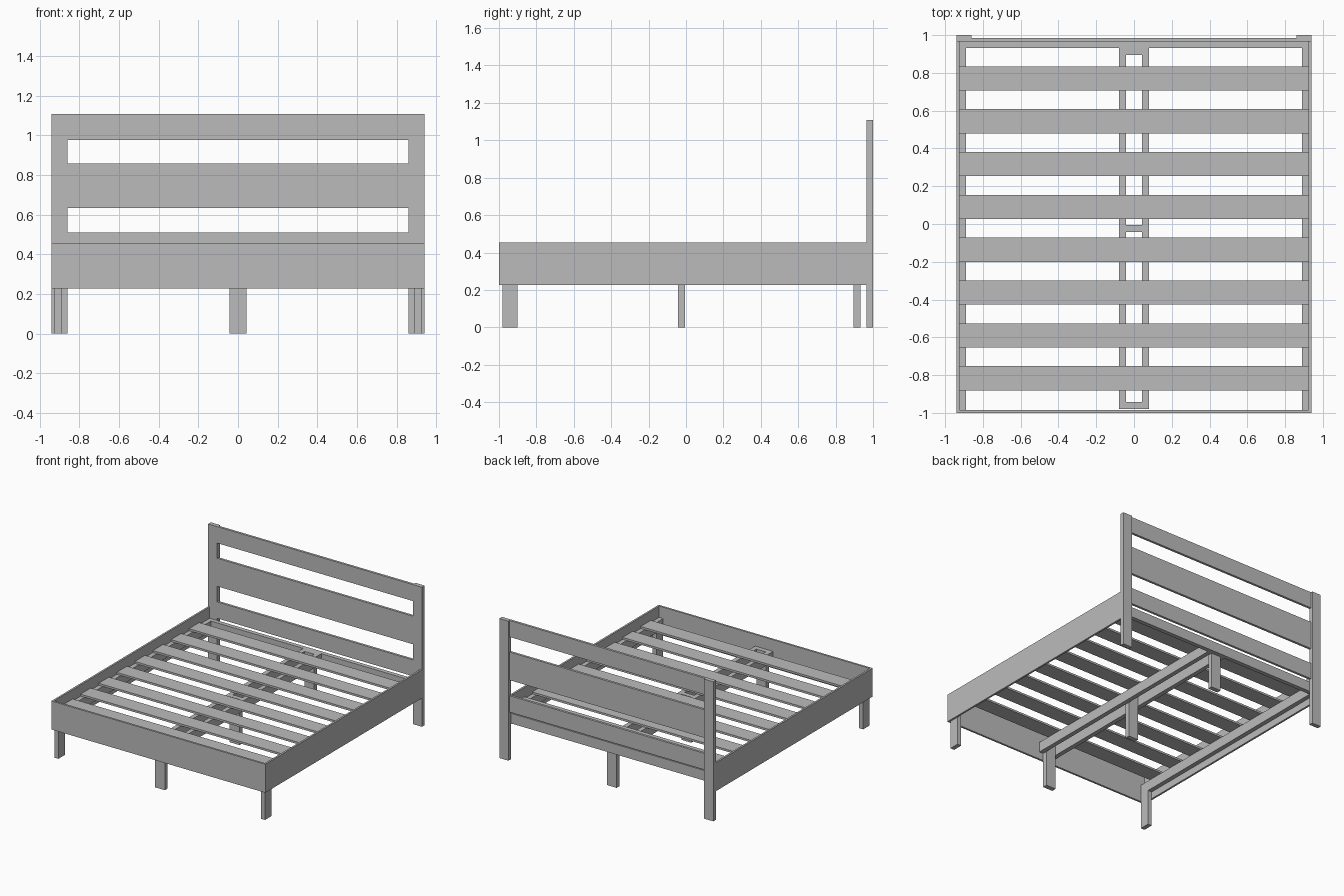
import bpy

cube = bpy.data.objects.get("Cube")
if cube:
    bpy.data.objects.remove(cube, do_unlink=True)

# One plain grey for the whole bed
grey = bpy.data.materials.new("plain grey")
grey.use_nodes = True
colour = (0.5, 0.5, 0.5, 1)
grey.diffuse_color = colour
grey.node_tree.nodes["Principled BSDF"].inputs["Base Color"].default_value = colour


def board(name, x, y, z):
    """Box-shaped board given by its (low, high) limits on each axis."""
    spans = (x, y, z)
    bpy.ops.mesh.primitive_cube_add(size=1, location=[sum(s) / 2 for s in spans])
    ob = bpy.context.object
    ob.name = name
    ob.scale = [s[1] - s[0] for s in spans]
    bpy.ops.object.transform_apply(location=False, rotation=False, scale=True)
    ob.data.materials.append(grey)
    return ob


def pair(name, x, y, z):
    """The same board on both sides of the bed."""
    board(name + "_left", x, y, z)
    board(name + "_right", (-x[1], -x[0]), y, z)


OUT, IN = 0.94, 0.925          # outer and inner faces of the side rails
HEAD = 0.966                   # front face of the headboard
RAIL = (0.227, 0.453)          # height of the outer rails
BEAM = (0.283, 0.363)          # height of the beams below the slats
SLAT_TOP = 0.379

# Outer rails: the left one covers the end of the foot rail
board("side_rail_left", (IN, OUT), (-1, HEAD), RAIL)
board("side_rail_right", (-OUT, -IN), (-0.984, HEAD), RAIL)
board("foot_rail", (-OUT, IN), (-1, -0.984), RAIL)

# Headboard posts and planks, flush at the front
pair("head_post", (0.86, OUT), (HEAD, 1), (0, 1.108))
for name, z in (("top", (0.977, 1.108)), ("middle", (0.634, 0.857)), ("bottom", (0.38, 0.51))):
    board("headboard_plank_" + name, (-0.86, 0.86), (HEAD, 0.985), z)

# Beams that carry the slats
board("head_beam", (-IN, IN), (0.932, HEAD), BEAM)
pair("side_beam", (0.89, IN), (-0.984, 0.932), BEAM)
pair("centre_beam", (0.043, 0.079), (-0.98, 0.932), BEAM)

# Legs
pair("foot_leg", (0.89, IN), (-0.982, -0.902), (0, BEAM[0]))
for i in range(3):
    y = -0.98 + i * 0.9375
    board(f"centre_leg_{i + 1}", (-0.043, 0.043), (y, y + 0.037), (0, BEAM[1]))

# Slats
for i in range(8):
    y = -0.817 + i * 0.2268
    board(f"slat_{i + 1}", (-IN, IN), (y - 0.064, y + 0.064), (BEAM[1], SLAT_TOP))
